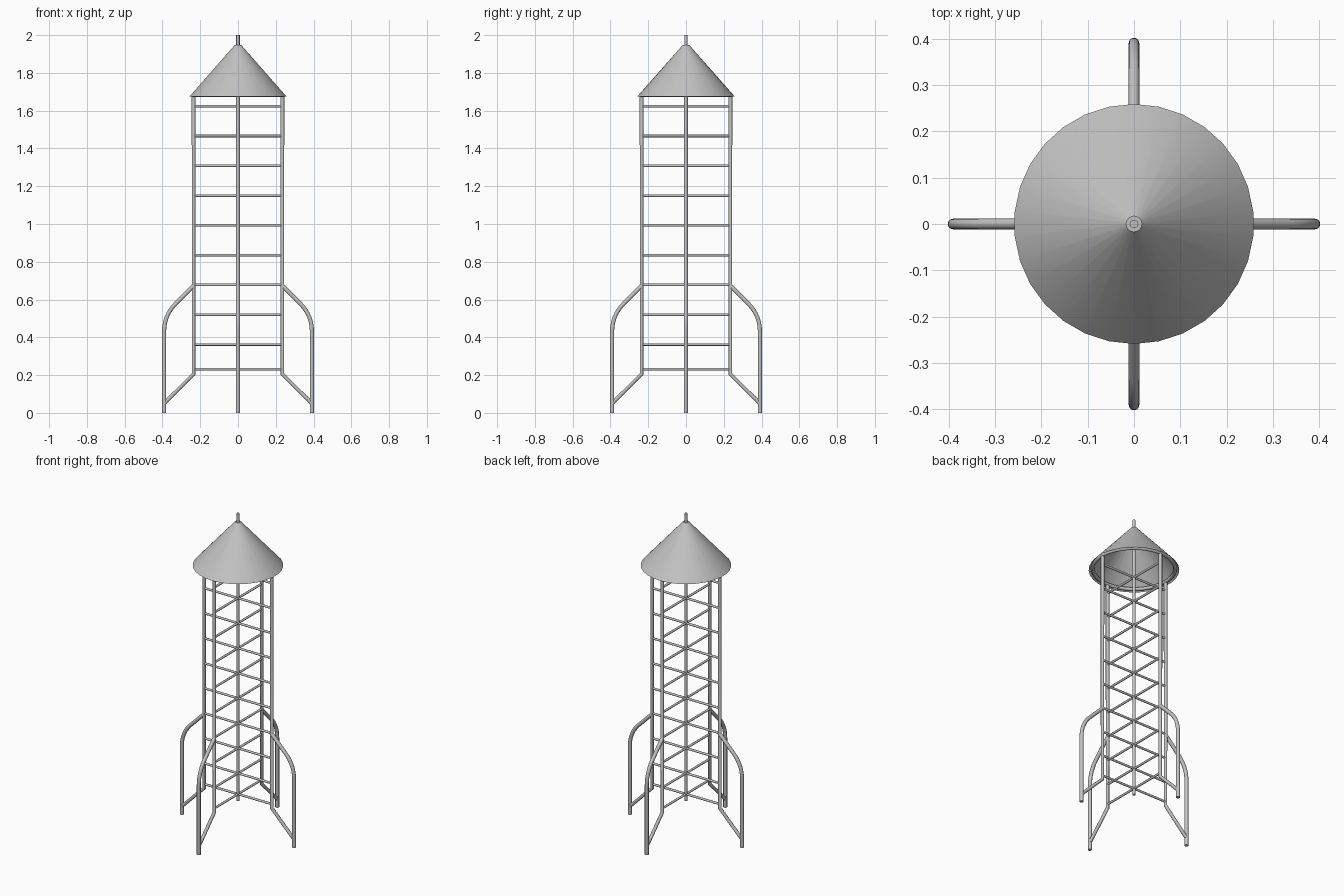
import bpy, bmesh, math
from mathutils import Vector

if "Cube" in bpy.data.objects:
    bpy.data.objects.remove(bpy.data.objects["Cube"], do_unlink=True)

GREY = (0.54, 0.54, 0.54, 1)
metal = bpy.data.materials.new("grey_metal")
metal.use_nodes = True
metal.diffuse_color = GREY
metal.node_tree.nodes["Principled BSDF"].inputs["Base Color"].default_value = GREY

POST_R = 0.235   # distance of the posts from the axis
FIN_R = 0.391    # distance of the fin legs from the axis
RIM_Z = 1.674    # bottom of the roof


def smooth(obj, degrees):
    """Select one object and smooth it, keeping sharp edges."""
    bpy.ops.object.select_all(action="DESELECT")
    obj.select_set(True)
    bpy.context.view_layer.objects.active = obj
    if obj.type == "CURVE":
        bpy.ops.object.convert(target="MESH")
    bpy.ops.object.shade_smooth_by_angle(angle=math.radians(degrees))


def tube(name, points, radius, cyclic=False):
    """Round capped pipe along a path, turned into a smooth mesh."""
    curve = bpy.data.curves.new(name, "CURVE")
    curve.dimensions = "3D"
    curve.bevel_depth = radius
    curve.bevel_resolution = 3
    curve.use_fill_caps = True
    spline = curve.splines.new("POLY")
    spline.points.add(len(points) - 1)
    for p, co in zip(spline.points, points):
        p.co = (*co, 1)
    spline.use_cyclic_u = cyclic
    obj = bpy.data.objects.new(name, curve)
    bpy.context.collection.objects.link(obj)
    obj.data.materials.append(metal)
    smooth(obj, 50)


# Fin outline: slopes out from the post, bends through an arc, drops to the ground
bend = 0.2
bend_z = 0.434
fin = [(POST_R, 0.673)]
for i in range(9):
    a = math.radians(45 - 45 * i / 8)
    fin.append((FIN_R - bend + bend * math.cos(a), bend_z + bend * math.sin(a)))
fin.append((FIN_R, 0))

# Post that kicks out at its foot to brace the fin leg
post = [(FIN_R, 0.05), (POST_R, 0.206), (POST_R, RIM_Z)]

for side, (dx, dy) in {"left": (1, 0), "back": (0, 1),
                       "right": (-1, 0), "front": (0, -1)}.items():
    tube(side + "_fin", [(r * dx, r * dy, z) for r, z in fin], 0.0115)
    tube(side + "_post", [(r * dx, r * dy, z) for r, z in post], 0.0105)

# Crossing rungs through the middle pole, the lowest one set closer
for z in [0.231] + [0.362 + i * 0.1577 for i in range(9)]:
    tube("side_rung", [(-POST_R, 0, z), (POST_R, 0, z)], 0.007)
    tube("depth_rung", [(0, -POST_R, z), (0, POST_R, z)], 0.007)

# Middle pole, ending in the tip above the roof
tube("middle_pole", [(0, 0, 0.19), (0, 0, 2.0)], 0.0095)

# Ring under the roof that joins the posts
ring = [Vector((POST_R * math.cos(t), POST_R * math.sin(t), RIM_Z + 0.008))
        for t in (math.tau * k / 48 for k in range(48))]
tube("roof_ring", ring, 0.0105, cyclic=True)

# Open conical roof with a small closed top
ROOF_H = 0.274
mesh = bpy.data.meshes.new("roof_cone")
bm = bmesh.new()
bmesh.ops.create_cone(bm, cap_ends=False, segments=30, radius1=0.259,
                      radius2=0.017, depth=ROOF_H)
bmesh.ops.translate(bm, vec=(0, 0, RIM_Z + ROOF_H / 2), verts=bm.verts)
top = [e for e in bm.edges if all(v.co.z > 1.9 for v in e.verts)]
bmesh.ops.edgeloop_fill(bm, edges=top)
bmesh.ops.recalc_face_normals(bm, faces=bm.faces)
bm.to_mesh(mesh)
bm.free()
mesh.materials.append(metal)
roof = bpy.data.objects.new("roof_cone", mesh)
bpy.context.collection.objects.link(roof)
smooth(roof, 30)
